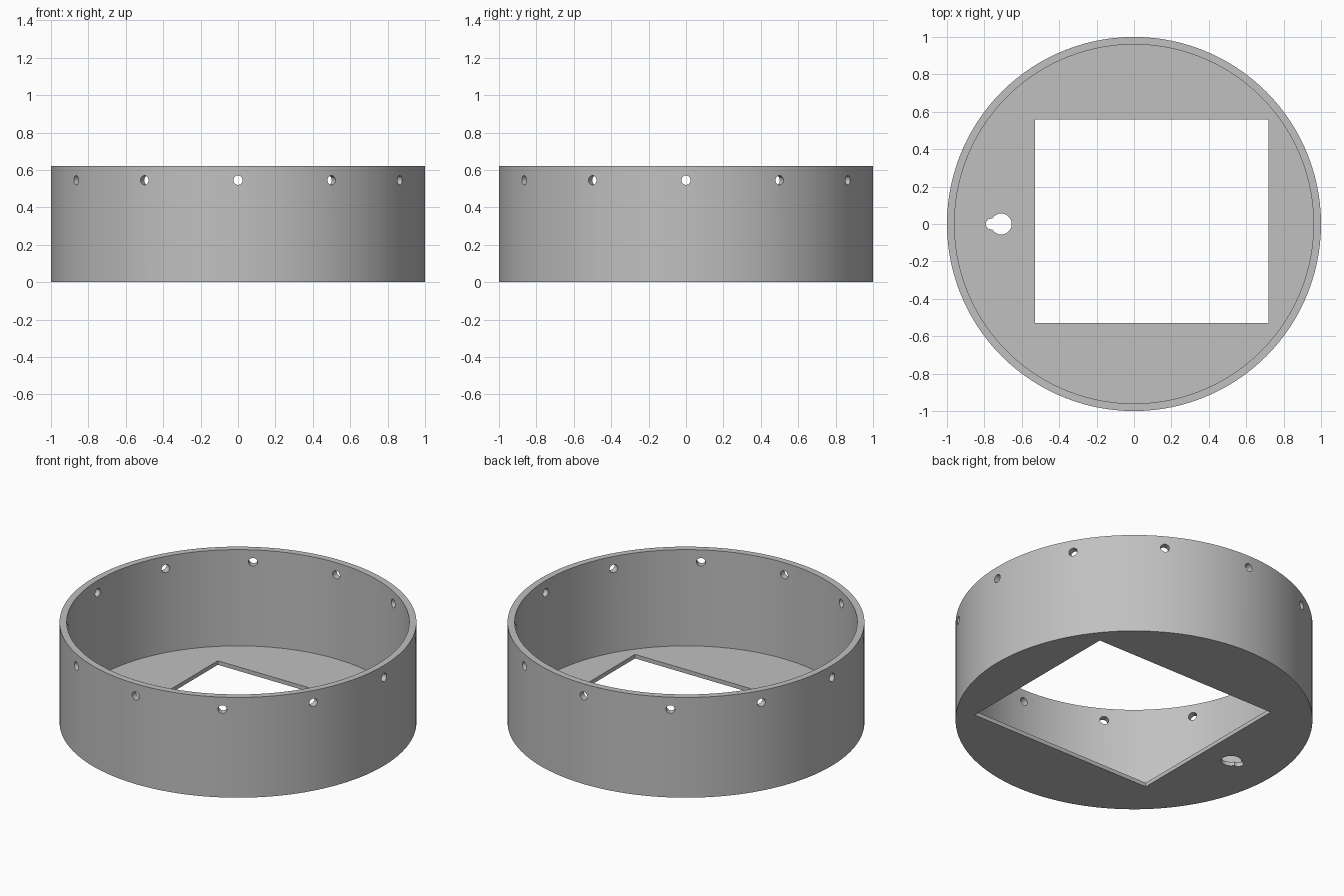
import bpy, bmesh, math
from mathutils import Matrix

if "Cube" in bpy.data.objects:
    bpy.data.objects.remove(bpy.data.objects["Cube"], do_unlink=True)

HEIGHT, INNER, FLOOR = 0.62, 0.96, 0.025
HOLE_Z, HOLE_R, HOLE_COUNT = 0.545, 0.025, 12

grey = bpy.data.materials.new("plain grey")
grey.use_nodes = True
grey.diffuse_color = (0.53, 0.53, 0.53, 1)
grey.node_tree.nodes["Principled BSDF"].inputs["Base Color"].default_value = grey.diffuse_color


def make(name, bm):
    mesh = bpy.data.meshes.new(name)
    bmesh.ops.recalc_face_normals(bm, faces=bm.faces)
    bm.to_mesh(mesh)
    bm.free()
    mesh.materials.append(grey)
    obj = bpy.data.objects.new(name, mesh)
    bpy.context.collection.objects.link(obj)
    return obj


def cylinder(bm, radius, depth, matrix, segments=24):
    bmesh.ops.create_cone(bm, cap_ends=True, segments=segments, radius1=radius,
                          radius2=radius, depth=depth, matrix=matrix)


def cut(target, cutter):
    cutter.hide_render = True
    mod = target.modifiers.new("cut", "BOOLEAN")
    mod.operation, mod.solver, mod.object = "DIFFERENCE", "EXACT", cutter
    bpy.context.view_layer.objects.active = target
    bpy.ops.object.modifier_apply(modifier=mod.name)
    bpy.data.objects.remove(cutter, do_unlink=True)


# Round tray: closed wall and floor profile, lathed about z
bm = bmesh.new()
profile = [(0, 0), (1, 0), (1, HEIGHT), (INNER, HEIGHT), (INNER, FLOOR), (0, FLOOR)]
verts = [bm.verts.new((r, 0, z)) for r, z in profile]
edges = [bm.edges.new(pair) for pair in zip(verts, verts[1:])]
bmesh.ops.spin(bm, geom=verts + edges, axis=(0, 0, 1), cent=(0, 0, 0),
               angle=math.tau, steps=120, use_merge=True)
bmesh.ops.remove_doubles(bm, verts=bm.verts, dist=1e-4)
bmesh.ops.dissolve_limit(bm, angle_limit=0.01, verts=bm.verts, edges=bm.edges)
tray = make("round_tray", bm)

# Ring of small holes below the rim
bm = bmesh.new()
for i in range(HOLE_COUNT):
    turn = Matrix.Rotation(math.tau * i / HOLE_COUNT, 4, "Z")
    cylinder(bm, HOLE_R, 0.2, turn @ Matrix.Translation((0.98, 0, HOLE_Z))
             @ Matrix.Rotation(math.pi / 2, 4, "Y"))
cut(tray, make("rim_hole_cutter", bm))

# Rectangular opening in the floor
x0, x1, y0, y1 = -0.53, 0.72, -0.53, 0.56
bm = bmesh.new()
bmesh.ops.create_cube(bm, size=1, matrix=Matrix.Translation(((x0 + x1) / 2, (y0 + y1) / 2, 0))
                      @ Matrix.Diagonal((x1 - x0, y1 - y0, 0.2, 1)))
cut(tray, make("opening_cutter", bm))

# Keyhole: a large round hole with a smaller one overlapping it
for x, radius in ((-0.71, 0.056), (-0.763, 0.029)):
    bm = bmesh.new()
    cylinder(bm, radius, 0.2, Matrix.Translation((x, 0, 0)), 32)
    cut(tray, make("keyhole_cutter", bm))

bpy.ops.object.select_all(action="DESELECT")
tray.select_set(True)
bpy.context.view_layer.objects.active = tray
bpy.ops.object.shade_smooth_by_angle(angle=math.radians(30))
